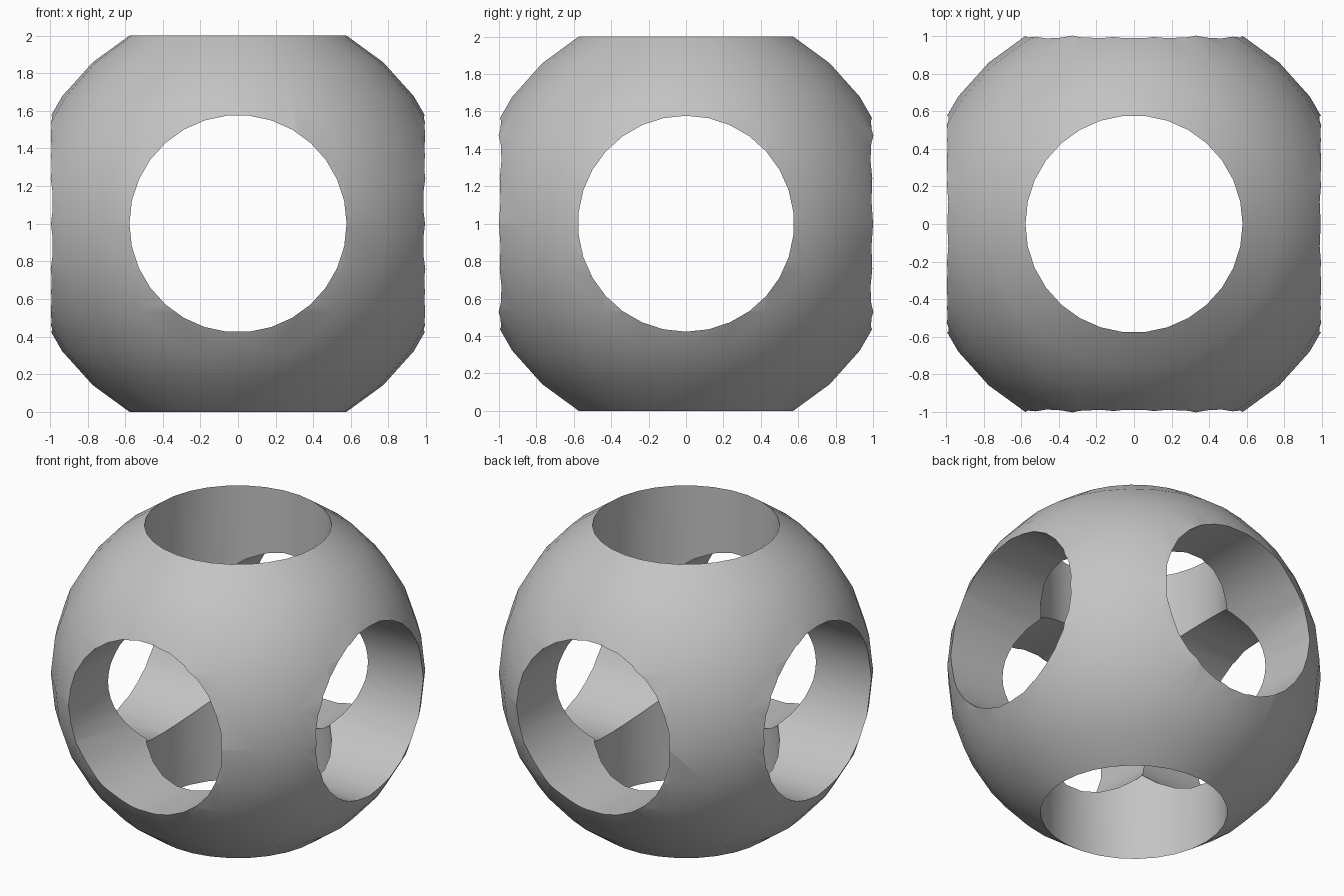
import bpy
import bmesh
from math import sin, cos, pi, radians
from mathutils import Matrix

cube = bpy.data.objects.get("Cube")
if cube:
    bpy.data.objects.remove(cube, do_unlink=True)

SEGMENTS = 30
HOLE = 1 / 3 ** 0.5      # hole radius
BALL = 2 * HOLE          # sphere radius

grey = bpy.data.materials.new("plain grey")
grey.use_nodes = True
colour = (0.55, 0.55, 0.55, 1)
grey.diffuse_color = colour
grey.node_tree.nodes["Principled BSDF"].inputs["Base Color"].default_value = colour


def lathe(name, profile, ring_shaped, turn=Matrix()):
    """Spin (radius, height) points about z; close as a ring or with end caps."""
    bm = bmesh.new()
    rings = []
    for r, z in profile:
        angles = [2 * pi * i / SEGMENTS for i in range(SEGMENTS)]
        rings.append([bm.verts.new((r * cos(a), r * sin(a), z)) for a in angles])
    pairs = list(zip(rings, rings[1:]))
    if ring_shaped:
        pairs.append((rings[-1], rings[0]))
    else:
        bm.faces.new(rings[0])
        bm.faces.new(rings[-1])
    for a, b in pairs:
        for i in range(SEGMENTS):
            j = (i + 1) % SEGMENTS
            bm.faces.new((a[i], a[j], b[j], b[i]))
    bmesh.ops.transform(bm, matrix=turn, verts=bm.verts)
    bmesh.ops.recalc_face_normals(bm, faces=bm.faces)
    mesh = bpy.data.meshes.new(name)
    bm.to_mesh(mesh)
    bm.free()
    mesh.materials.append(grey)
    obj = bpy.data.objects.new(name, mesh)
    bpy.context.collection.objects.link(obj)
    obj.location.z = 1
    return obj


# Ball with the vertical hole already through it
arc = [radians(a) for a in range(30, 151, 12)]
ball = lathe("pierced_ball", [(BALL * sin(a), BALL * cos(a)) for a in arc], True)

# Horizontal holes
cutters = [
    lathe("side_hole_cutter", [(HOLE, -1.5), (HOLE, 1.5)], False, Matrix.Rotation(pi / 2, 4, "Y")),
    lathe("front_hole_cutter", [(HOLE, -1.5), (HOLE, 1.5)], False, Matrix.Rotation(pi / 2, 4, "X")),
]
bpy.ops.object.select_all(action="DESELECT")
bpy.context.view_layer.objects.active = ball
ball.select_set(True)
for cutter in cutters:
    cutter.hide_render = True
    cut = ball.modifiers.new("hole", "BOOLEAN")
    cut.operation = "DIFFERENCE"
    cut.solver = "EXACT"
    cut.object = cutter
    bpy.ops.object.modifier_apply(modifier=cut.name)
for cutter in cutters:
    bpy.data.objects.remove(cutter, do_unlink=True)

# Smooth surfaces with crisp rims
bpy.ops.object.shade_smooth_by_angle(angle=radians(30))
